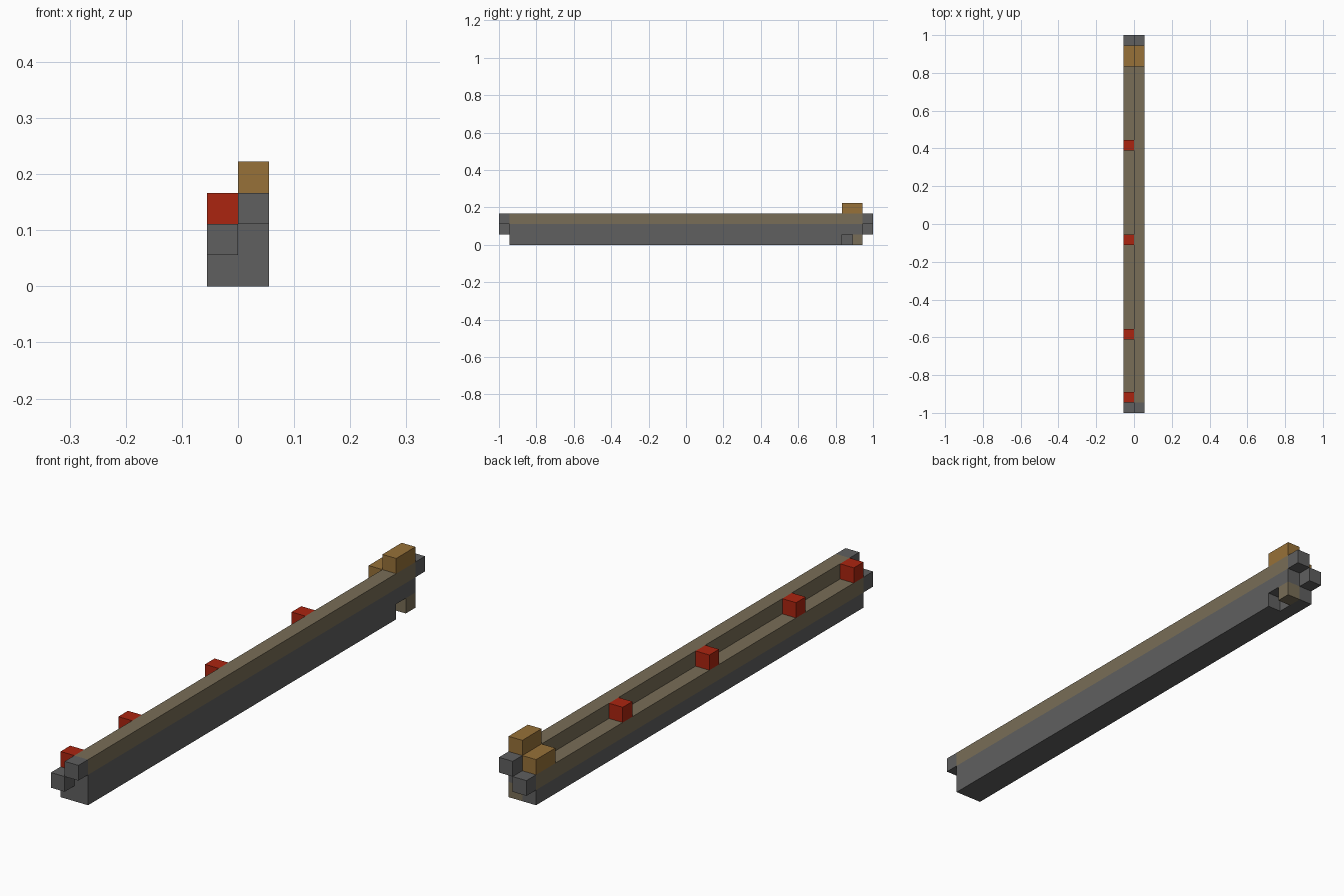
import bpy
import bmesh

cube = bpy.data.objects.get("Cube")
if cube:
    bpy.data.objects.remove(cube, do_unlink=True)

U = 1 / 18  # one block


def material(name, r, g, b):
    mat = bpy.data.materials.new(name)
    mat.use_nodes = True
    mat.diffuse_color = (r, g, b, 1)
    mat.node_tree.nodes["Principled BSDF"].inputs["Base Color"].default_value = (r, g, b, 1)
    return mat


GREY = material("dark grey", 0.115, 0.115, 0.115)
TAN = material("dull tan", 0.19, 0.155, 0.095)
BROWN = material("golden brown", 0.31, 0.165, 0.04)
RED = material("red", 0.41, 0.018, 0.005)


def bar(name, profile, y0, y1, mat):
    """Extrude an (x, z) profile along y, measured in blocks."""
    bm = bmesh.new()
    face = bm.faces.new([bm.verts.new((x * U, y0 * U, z * U)) for x, z in profile])
    out = bmesh.ops.extrude_face_region(bm, geom=[face])["geom"]
    verts = [v for v in out if isinstance(v, bmesh.types.BMVert)]
    bmesh.ops.translate(bm, verts=verts, vec=(0, (y1 - y0) * U, 0))
    bmesh.ops.recalc_face_normals(bm, faces=bm.faces)
    mesh = bpy.data.meshes.new(name)
    bm.to_mesh(mesh)
    bm.free()
    mesh.materials.append(mat)
    obj = bpy.data.objects.new(name, mesh)
    bpy.context.collection.objects.link(obj)


def box(name, x, y0, y1, z, mat):
    """One block wide and tall, with its low corner at x, z."""
    bar(name, [(x, z), (x + 1, z), (x + 1, z + 1), (x, z + 1)], y0, y1, mat)


# Stepped base, with a notch under the rear of the high side
bar("base", [(-1, 0), (1, 0), (1, 2), (0, 2), (0, 1), (-1, 1)], -17, 15, GREY)
box("base_rear_low", -1, 15, 17, 0, GREY)
box("base_rear_high", 0, 15, 17, 1, GREY)
box("rear_foot", 0, 16, 17, 0, TAN)

# Low side (x = -1) and high side (x = 0): rail, end caps, rear grip
for side, x, z in (("low", -1, 1), ("high", 0, 2)):
    box(side + "_rail", x, -17, 17, z, TAN)
    box(side + "_front_cap", x, -18, -17, z, GREY)
    box(side + "_rear_cap", x, 17, 18, z, GREY)
    box(side + "_rear_grip", x, 15, 17, z + 1, BROWN)

# Red studs along the low rail
for i, y in enumerate((-17, -11, -2, 7)):
    box(f"red_stud_{i + 1}", -1, y, y + 1, 2, RED)
